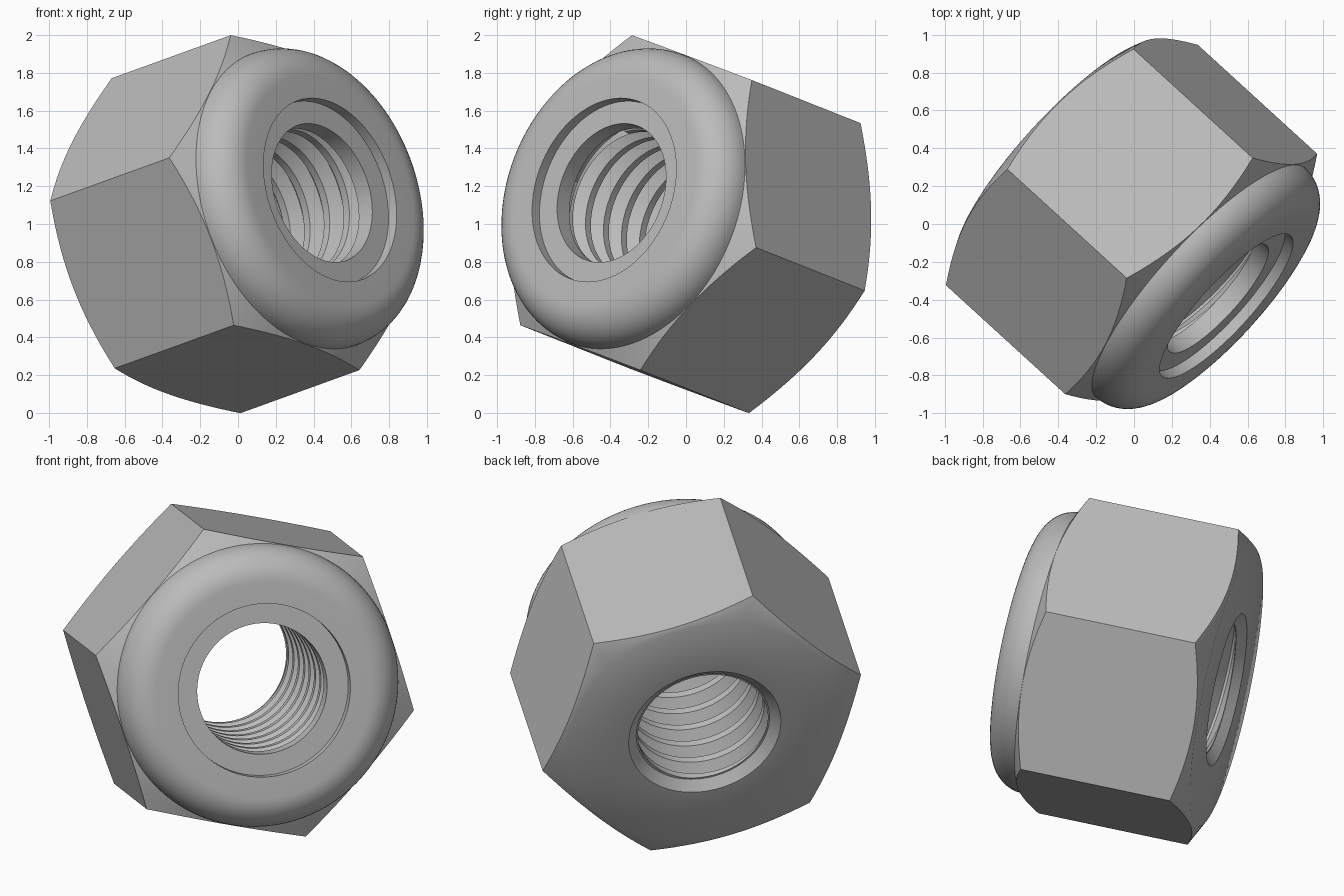
import bpy, bmesh
from math import pi, cos, sin, floor
from mathutils import Matrix, Vector

if "Cube" in bpy.data.objects:
    bpy.data.objects.remove(bpy.data.objects["Cube"], do_unlink=True)

steel = bpy.data.materials.new("steel grey")
steel.use_nodes = True
grey = (0.5, 0.5, 0.5, 1)
steel.diffuse_color = grey
steel.node_tree.nodes["Principled BSDF"].inputs["Base Color"].default_value = grey

# Tilted frame: local z is the nut axis, local x points to a hexagon corner
origin = Vector((0.302, -0.264, 1.113))
axis = Vector((0.713, -0.651, 0.258)).normalized()
corner = Vector((-0.342, -0.021, 0.887))
corner = (corner - axis * corner.dot(axis)).normalized()
side = axis.cross(corner)
frame = Matrix.Translation(origin) @ Matrix((corner, side, axis)).transposed().to_4x4()

# Main sizes
HEX_R = 0.95
BODY = 0.883
SLOPE = 0.54
BACK_FLAT = 0.80
BACK = -BODY - SLOPE * (HEX_R - BACK_FLAT)
BORE, ROOT = 0.38, 0.445
STEPS = 96


def finish(bm, name):
    bmesh.ops.dissolve_degenerate(bm, dist=1e-5, edges=bm.edges[:])
    bm.transform(frame)
    mesh = bpy.data.meshes.new(name)
    bm.to_mesh(mesh)
    bm.free()
    mesh.materials.append(steel)
    obj = bpy.data.objects.new(name, mesh)
    bpy.context.collection.objects.link(obj)
    bpy.ops.object.select_all(action='DESELECT')
    obj.select_set(True)
    bpy.context.view_layer.objects.active = obj
    bpy.ops.object.shade_smooth_by_angle(angle=pi / 6)


def circle(r, z):
    return [(r * cos(2 * pi * j / STEPS), r * sin(2 * pi * j / STEPS), z)
            for j in range(STEPS)]


def hexagon(base, direction):
    """Hexagon loop whose edge follows a conical chamfer."""
    loop = []
    for j in range(STEPS):
        a = 2 * pi * j / STEPS
        r = HEX_R * cos(pi / 6) / cos(a % (pi / 3) - pi / 6)
        loop.append((r * cos(a), r * sin(a), base + direction * SLOPE * (HEX_R - r)))
    return loop


# Nut body: back face, hexagon, rounded collar, recess and smooth bore
FILLET, COLLAR_R, TOP = 0.19, 0.82, 0.26
loops = [circle(BORE + 0.01, BACK + 0.05), circle(ROOT, BACK), circle(BACK_FLAT, BACK),
         hexagon(-BODY, -1), hexagon(0, 1)]
for k in range(13):
    a = pi / 2 * k / 12
    loops.append(circle(COLLAR_R - FILLET + FILLET * cos(a), TOP - FILLET + FILLET * sin(a)))
loops += [circle(0.503, TOP), circle(0.503, 0.20), circle(BORE, 0.20), circle(BORE, 0.10)]

bm = bmesh.new()
rings = [[bm.verts.new(p) for p in loop] for loop in loops]
for lower, upper in zip(rings, rings[1:]):
    for j in range(STEPS):
        n = (j + 1) % STEPS
        bm.faces.new((lower[j], lower[n], upper[n], upper[j]))
finish(bm, "nut_body")

# Internal thread: a trapezoid profile swept on a helix, clamped at both ends
PITCH = 0.146
START, END = BACK + 0.05, 0.10
profile = [(0.0, BORE), (0.3, BORE), (0.6, ROOT), (0.7, ROOT)]
turns = floor((END - START) / PITCH) + 3
bm = bmesh.new()
rows = []
for i in range(turns * STEPS + 1):
    a = 2 * pi * i / STEPS
    row = []
    for f, r in profile:
        z = START + PITCH * (i / STEPS + f - 1.5)
        row.append(bm.verts.new((r * cos(a), r * sin(a), min(max(z, START), END))))
    rows.append(row)
for i in range(len(rows) - 1 - STEPS):
    here = rows[i] + [rows[i + STEPS][0]]
    ahead = rows[i + 1] + [rows[i + 1 + STEPS][0]]
    for m in range(len(profile)):
        bm.faces.new((here[m], here[m + 1], ahead[m + 1], ahead[m]))
finish(bm, "internal_thread")
